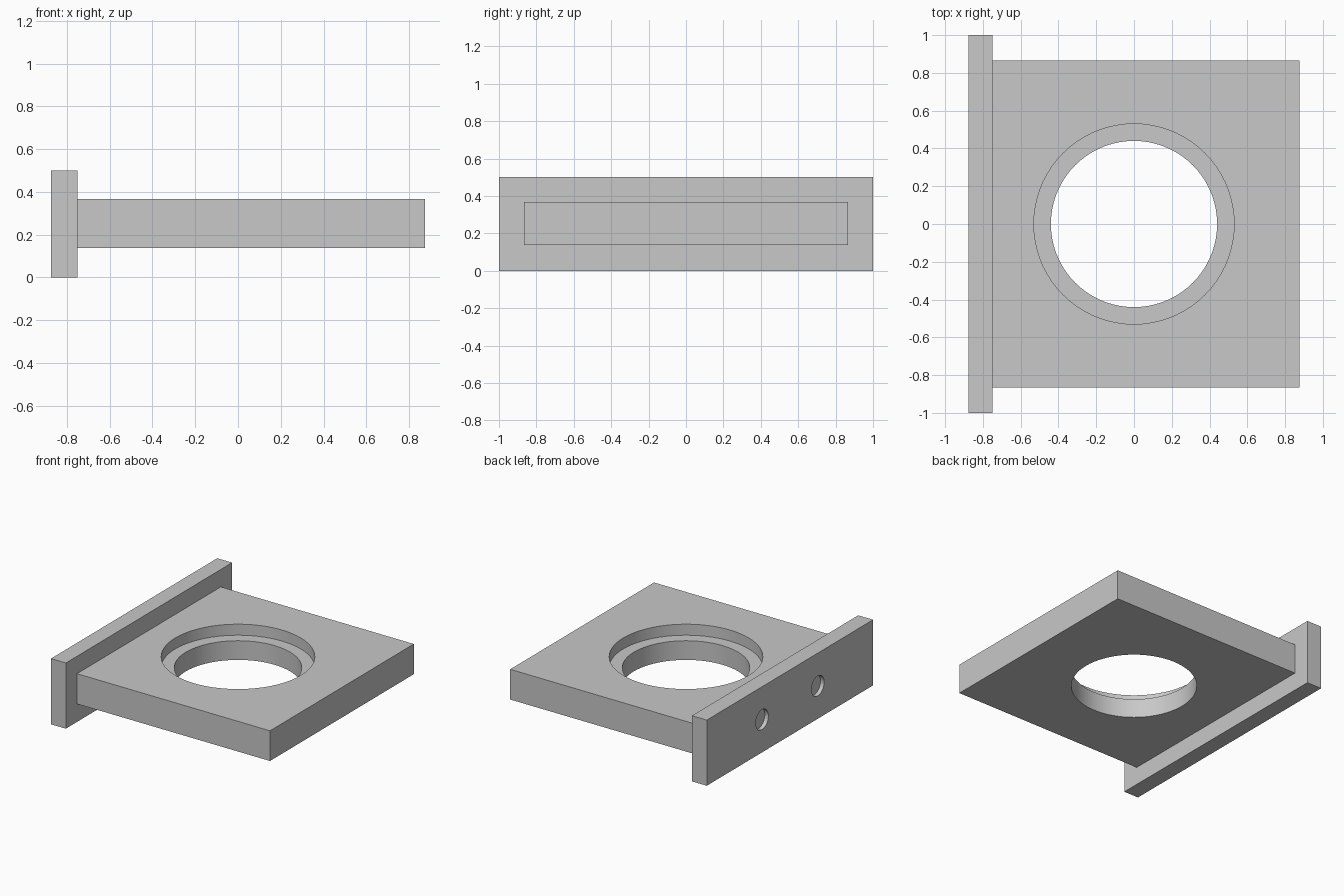
import bpy
import math

default = bpy.data.objects.get("Cube")
if default:
    bpy.data.objects.remove(default, do_unlink=True)

# Single grey finish
grey = bpy.data.materials.new("plain_grey")
grey.use_nodes = True
colour = (0.58, 0.58, 0.58, 1)
grey.diffuse_color = colour
grey.node_tree.nodes["Principled BSDF"].inputs["Base Color"].default_value = colour


def box(name, low, high):
    centre = [(a + b) / 2 for a, b in zip(low, high)]
    bpy.ops.mesh.primitive_cube_add(size=1, location=centre)
    ob = bpy.context.object
    ob.name = name
    ob.scale = [b - a for a, b in zip(low, high)]
    bpy.ops.object.transform_apply(location=True, rotation=True, scale=True)
    ob.data.materials.append(grey)
    return ob


def drill(target, radius, depth, centre, rotation=(0, 0, 0)):
    """Cut a round hole and remove the cutter afterwards."""
    bpy.ops.mesh.primitive_cylinder_add(vertices=72, radius=radius, depth=depth,
                                        location=centre, rotation=rotation)
    cutter = bpy.context.object
    cutter.hide_render = True
    cutter.data.materials.append(grey)
    mod = target.modifiers.new("hole", "BOOLEAN")
    mod.operation = "DIFFERENCE"
    mod.solver = "EXACT"
    mod.object = cutter
    bpy.ops.object.select_all(action="DESELECT")
    target.select_set(True)
    bpy.context.view_layer.objects.active = target
    bpy.ops.object.modifier_apply(modifier=mod.name)
    bpy.data.objects.remove(cutter, do_unlink=True)


def finish(ob):
    bpy.ops.object.select_all(action="DESELECT")
    ob.select_set(True)
    bpy.context.view_layer.objects.active = ob
    bpy.ops.object.shade_smooth_by_angle(angle=math.radians(30))


# Holder plate with a stepped round opening
top, ledge = 0.367, 0.283
plate = box("holder_plate", (-0.75, -0.865, 0.137), (0.875, 0.865, top))
drill(plate, 0.44, 1, (0, 0, 0.25))
drill(plate, 0.53, 0.4, (0, 0, ledge + 0.2))

# Mounting flange with two shallow round recesses on its outer face
flange = box("mounting_flange", (-0.875, -1, 0), (-0.75, 1, 0.5))
recess = 0.03
for side in (-1, 1):
    drill(flange, 0.076, 0.2, (-0.875 + recess - 0.1, side * 0.335, 0.25),
          (0, math.pi / 2, 0))

for part in (plate, flange):
    finish(part)
